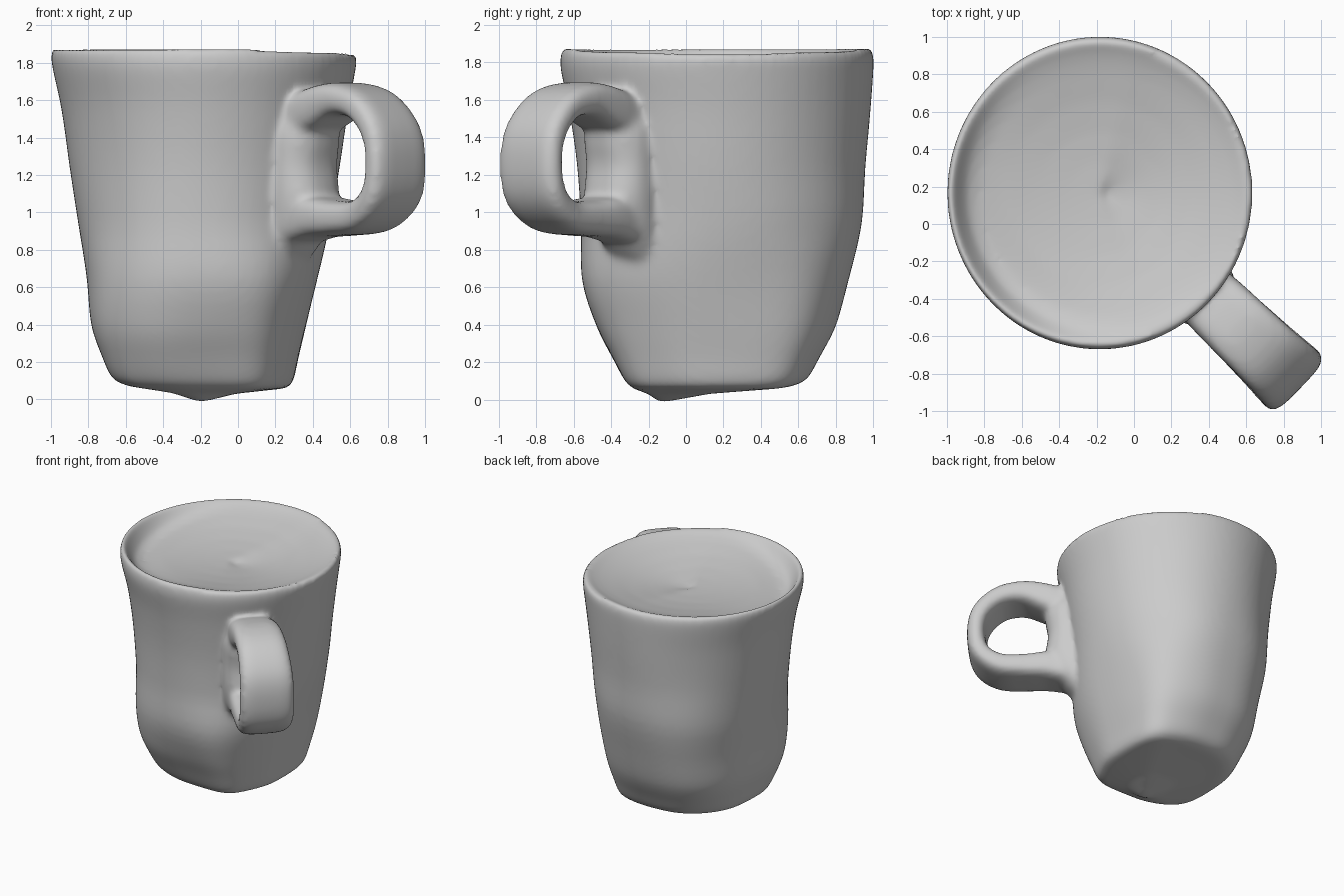
import bpy, bmesh, math
from mathutils import Vector, noise

if "Cube" in bpy.data.objects:
    bpy.data.objects.remove(bpy.data.objects["Cube"])

SEG = 72


def spow(v, p):
    return math.copysign(abs(v) ** p, v)


def spline(rows, steps):
    """Catmull-Rom through rows of numbers."""
    out = []
    for i in range(len(rows) - 1):
        p = [Vector(rows[min(max(i + k, 0), len(rows) - 1)]) for k in (-1, 0, 1, 2)]
        for j in range(steps):
            t = j / steps
            out.append(0.5 * (2 * p[1] + (p[2] - p[0]) * t
                              + (2 * p[0] - 5 * p[1] + 4 * p[2] - p[3]) * t * t
                              + (3 * p[1] - p[0] - 3 * p[2] + p[3]) * t ** 3))
    out.append(Vector(rows[-1]))
    return out


def skin(bm, rings):
    """Bridge equal rings of points into a closed tube with capped ends."""
    vs = [[bm.verts.new(c) for c in r] for r in rings]
    n = len(rings[0])
    for a, b in zip(vs, vs[1:]):
        for i in range(n):
            j = (i + 1) % n
            bm.faces.new((a[i], a[j], b[j], b[i]))
    bm.faces.new(vs[0][::-1])
    bm.faces.new(vs[-1])


bm = bmesh.new()

# Body wall: z, x min, x max, y min, y max, squareness exponent
wall = [
    (0.06, -0.59, 0.26, -0.28, 0.58, 2.6),
    (0.10, -0.67, 0.295, -0.325, 0.65, 2.6),
    (0.22, -0.725, 0.325, -0.39, 0.715, 2.6),
    (0.40, -0.785, 0.37, -0.48, 0.805, 2.5),
    (0.65, -0.81, 0.425, -0.555, 0.875, 2.4),
    (0.95, -0.855, 0.49, -0.56, 0.94, 2.2),
    (1.25, -0.90, 0.545, -0.58, 0.96, 2.05),
    (1.55, -0.945, 0.59, -0.625, 0.985, 2.0),
    (1.76, -0.99, 0.625, -0.668, 1.0, 2.0),
    (1.84, -1.0, 0.635, -0.668, 1.0, 2.0),
    (1.875, -0.99, 0.625, -0.655, 0.985, 2.0),
]


def near(a, deg, power):
    return max(0, math.cos(a - math.radians(deg))) ** power


def outline(z, x0, x1, y0, y1, n):
    """Angle, x and y round one level; the foot is roughly four-cornered."""
    cx, cy = (x0 + x1) / 2, (y0 + y1) / 2
    low = max(0, 1 - z / 0.9)
    for i in range(SEG):
        a = 2 * math.pi * i / SEG
        k = 1 + low * (0.06 * near(a, -62, 20) - 0.04 * near(a, -28, 14)
                       - 0.07 * near(a, 135, 5)
                       + 0.07 * near(a, 38, 16) + 0.05 * near(a, 212, 20))
        yield (a, cx + k * (x1 - x0) / 2 * spow(math.cos(a), 2 / n),
               cy + k * (y1 - y0) / 2 * spow(math.sin(a), 2 / n))


# Underside with its low off-centre point
rings = []
tip = Vector((-0.2, -0.14, 0))
for f, z in ((0.02, -0.015), (0.4, 0.03), (0.8, 0.05)):
    rings.append([Vector((tip.x + (x - tip.x) * f, tip.y + (y - tip.y) * f,
                          z + 0.03 * f * near(a, 135, 1)))
                  for a, x, y in outline(*wall[0])])

# Slightly lumpy wall
for row in spline(wall, 4):
    z, ring = row[0], []
    for a, x, y in outline(*row):
        lump = 1 + 0.018 * noise.noise(Vector((x * 2, y * 2, z * 2))) * (1.9 - z) / 1.9
        ring.append(Vector((-0.19 + (x + 0.19) * lump, 0.17 + (y - 0.17) * lump,
                            z - 0.04 * max(0, x) * max(0, z - 1.5) / 0.37
                            + 0.03 * near(a, 135, 1) * max(0, 1 - z / 0.4))))
    rings.append(ring)

# Shallow bowl-like top, with a pocket along the front left rim
for f, base, extra in ((0.985, 0.0, 0.0), (0.965, 0.006, 0.012), (0.93, 0.02, 0.05),
                       (0.88, 0.035, 0.095), (0.8, 0.053, 0.10), (0.6, 0.088, 0.045),
                       (0.4, 0.112, 0.018), (0.2, 0.126, 0.004), (0.03, 0.13, 0)):
    rings.append([Vector((-0.183 + (x + 0.183) * f, 0.165 + (y - 0.165) * f,
                          1.878 - 0.04 * max(0, x) - base - extra * near(a, 205, 2)))
                  for a, x, y in outline(*wall[-1])])
skin(bm, rings)

# Handle frame: mug axis, outward direction and strap width direction
out, side = Vector((0.72, -0.694, 0)), Vector((0.694, 0.72, 0))
axis, up = Vector((-0.19, 0.17, 0)), Vector((0, 0, 1))


def sweep(path, square=0.5):
    """Rounded strap along rows of distance, z, half thickness, half width."""
    rings = []
    for i, (s, z, t, w) in enumerate(path):
        a, b = path[max(i - 1, 0)], path[min(i + 1, len(path) - 1)]
        tan = (out * (b[0] - a[0]) + up * (b[1] - a[1])).normalized()
        nor = side.cross(tan)
        rings.append([axis + out * s + up * z
                      + side * w * spow(math.cos(k * math.pi / 14), square)
                      + nor * t * spow(math.sin(k * math.pi / 14), square + 0.15)
                      for k in range(28)])
    skin(bm, rings)


# Strap handle loop
sweep(spline([
    (0.60, 1.44, 0.10, 0.16), (0.76, 1.49, 0.115, 0.17), (0.90, 1.555, 0.115, 0.18),
    (1.08, 1.605, 0.09, 0.185), (1.26, 1.57, 0.08, 0.19), (1.395, 1.44, 0.075, 0.20),
    (1.435, 1.27, 0.07, 0.205), (1.40, 1.09, 0.075, 0.205), (1.26, 0.985, 0.085, 0.195),
    (1.06, 0.97, 0.095, 0.185), (0.90, 0.975, 0.11, 0.18), (0.76, 0.95, 0.115, 0.17),
    (0.60, 0.92, 0.12, 0.16),
], 5))

# Raised pad on the wall between the two handle roots
sweep(spline([(0.60, 0.70, 0.05, 0.12), (0.68, 0.88, 0.12, 0.18), (0.73, 1.05, 0.19, 0.20),
              (0.74, 1.25, 0.16, 0.20), (0.73, 1.43, 0.19, 0.20),
              (0.68, 1.54, 0.12, 0.16)], 4), 0.8)

# Fuse body and handle into one soft clay-like skin
bmesh.ops.recalc_face_normals(bm, faces=bm.faces)
mesh = bpy.data.meshes.new("mug")
bm.to_mesh(mesh)
bm.free()
mug = bpy.data.objects.new("mug_with_handle", mesh)
bpy.context.collection.objects.link(mug)
fuse = mug.modifiers.new("fuse", 'REMESH')
fuse.mode = 'VOXEL'
fuse.voxel_size = 0.018
fuse.use_smooth_shade = True
soften = mug.modifiers.new("soften", 'SMOOTH')
soften.factor = 0.5
soften.iterations = 14
